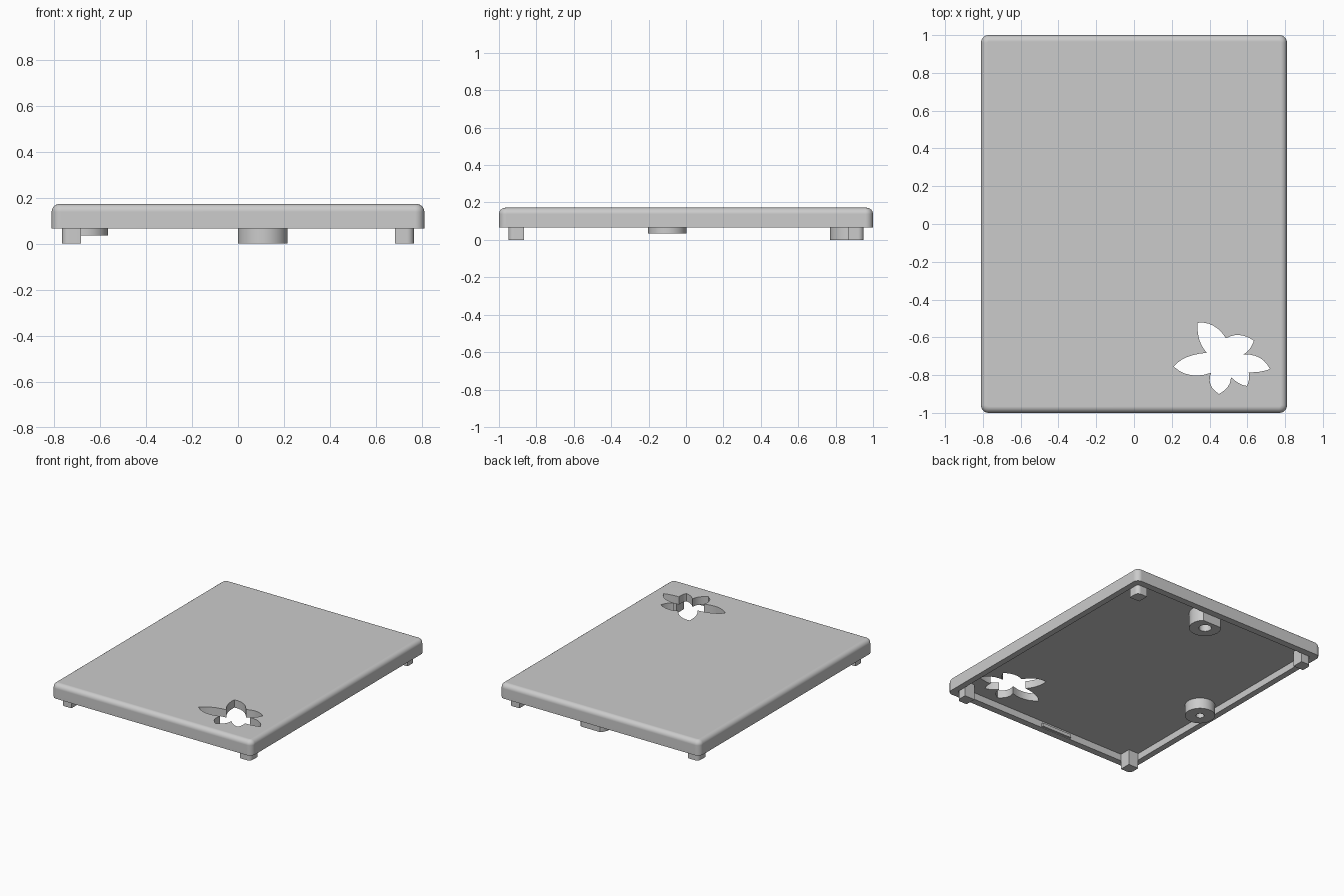
import bpy
import bmesh
import math
from mathutils import Vector

RIM_Z, TOP_Z, CEILING_Z = 0.065, 0.172, 0.115
HALF_X, HALF_Y = 0.81, 1.0
INNER_X, INNER_Y = 0.765, 0.95

default_cube = bpy.data.objects.get("Cube")
if default_cube:
    bpy.data.objects.remove(default_cube, do_unlink=True)

grey = bpy.data.materials.new("light grey plastic")
grey.use_nodes = True
grey.diffuse_color = (0.6, 0.6, 0.6, 1)
grey.node_tree.nodes["Principled BSDF"].inputs["Base Color"].default_value = grey.diffuse_color


def prism(name, outline, bottom, top, round_top=0):
    """Extrude a flat outline upward, optionally rounding its top edge."""
    bm = bmesh.new()
    base = bm.faces.new([bm.verts.new((x, y, bottom)) for x, y in outline])
    base.normal_update()
    if base.normal.z < 0:
        base.normal_flip()
    grown = bmesh.ops.extrude_face_region(bm, geom=[base])["geom"]
    raised = [v for v in grown if isinstance(v, bmesh.types.BMVert)]
    bmesh.ops.translate(bm, verts=raised, vec=(0, 0, top - bottom))
    if round_top:
        rim = [e for e in bm.edges if all(v.co.z > top - 0.001 for v in e.verts)]
        bmesh.ops.bevel(bm, geom=rim, offset=round_top, segments=6,
                        profile=0.5, affect="EDGES", clamp_overlap=True)
    bmesh.ops.remove_doubles(bm, verts=bm.verts[:], dist=0.0001)
    bmesh.ops.recalc_face_normals(bm, faces=bm.faces[:])
    mesh = bpy.data.meshes.new(name)
    bm.to_mesh(mesh)
    bm.free()
    obj = bpy.data.objects.new(name, mesh)
    bpy.context.collection.objects.link(obj)
    mesh.materials.append(grey)
    return obj


def circle(x, y, radius, count=48):
    steps = [math.tau * i / count for i in range(count)]
    return [(x + radius * math.cos(a), y + radius * math.sin(a)) for a in steps]


def rounded_rectangle(half_x, half_y, radius, steps=6):
    points = []
    for quarter, (sx, sy) in enumerate(((1, 1), (-1, 1), (-1, -1), (1, -1))):
        for i in range(steps + 1):
            a = math.pi / 2 * (quarter + i / steps)
            points.append((sx * (half_x - radius) + radius * math.cos(a),
                           sy * (half_y - radius) + radius * math.sin(a)))
    return points


def cut(obj, cutter):
    """Subtract a cutter from a part and discard it."""
    cutter.hide_render = True
    mod = obj.modifiers.new("cut", "BOOLEAN")
    mod.operation, mod.solver, mod.object = "DIFFERENCE", "EXACT", cutter
    bpy.context.view_layer.objects.active = obj
    bpy.ops.object.modifier_apply(modifier=mod.name)
    bpy.data.objects.remove(cutter, do_unlink=True)


def finish(obj):
    bpy.ops.object.select_all(action="DESELECT")
    obj.select_set(True)
    bpy.context.view_layer.objects.active = obj
    bpy.ops.object.shade_smooth_by_angle(angle=math.radians(32))
    weighted = obj.modifiers.new("flat face normals", "WEIGHTED_NORMAL")
    weighted.keep_sharp = True


# Hollow lid with a rounded top edge
lid = prism("lid", rounded_rectangle(HALF_X, HALF_Y, 0.04), RIM_Z, TOP_Z, 0.034)
cut(lid, prism("cavity", rounded_rectangle(INNER_X, INNER_Y, 0.02), -0.1, CEILING_Z))

# Flower opening: tips and notches alternate, with a bulge point between each
flower = [
    (.21, -.755), (.28, -.705), (.385, -.682), (.345, -.61), (.337, -.523),
    (.42, -.538), (.487, -.605), (.56, -.588), (.635, -.618), (.612, -.662),
    (.58, -.69), (.665, -.708), (.72, -.768), (.665, -.782), (.607, -.785),
    (.608, -.825), (.597, -.857), (.555, -.843), (.513, -.81), (.498, -.86),
    (.45, -.9), (.405, -.85), (.408, -.788), (.3, -.8),
]
petals = []
for i in range(0, len(flower), 2):
    a, mid, b = (Vector(flower[(i + k) % len(flower)]) for k in range(3))
    handle = 2 * mid - (a + b) / 2
    for step in range(6):
        t = step / 6
        petals.append((1 - t) ** 2 * a + 2 * t * (1 - t) * handle + t * t * b)
cut(lid, prism("flower_cutter", petals, 0, 0.3))
finish(lid)

# Corner pegs with rounded outer corners
peg = 0.083
for sx, side in ((-1, "right"), (1, "left")):
    for sy, end in ((-1, "front"), (1, "back")):
        outline = [(INNER_X - peg, INNER_Y - peg), (INNER_X, INNER_Y - peg)]
        for i in range(7):
            a = math.pi / 2 * i / 6
            outline.append((INNER_X - 0.03 * (1 - math.cos(a)),
                            INNER_Y - 0.03 * (1 - math.sin(a))))
        outline.append((INNER_X - peg, INNER_Y))
        finish(prism(f"{end}_{side}_peg", [(sx * x, sy * y) for x, y in outline],
                     0, CEILING_Z + 0.005))

# Screw bosses, flattened where they meet the wall
for name, x, y, radius, bore, bottom in (
        ("back_boss", 0.108, 0.877, 0.108, 0.043, 0),
        ("side_boss", -0.667, -0.1, 0.102, 0.028, 0.035)):
    outline = [(max(px, -INNER_X), min(py, INNER_Y)) for px, py in circle(x, y, radius)]
    boss = prism(name, outline, bottom, CEILING_Z + 0.005)
    cut(boss, prism("bore", circle(x, y, bore, 32), -0.1, CEILING_Z - 0.005))
    finish(boss)

# Snap ridge inside the front wall
ridge = [(-0.23, -INNER_Y - 0.005), (0.02, -INNER_Y - 0.005),
         (0.02, -INNER_Y + 0.015), (-0.23, -INNER_Y + 0.015)]
finish(prism("snap_ridge", ridge, 0.07, 0.095))
